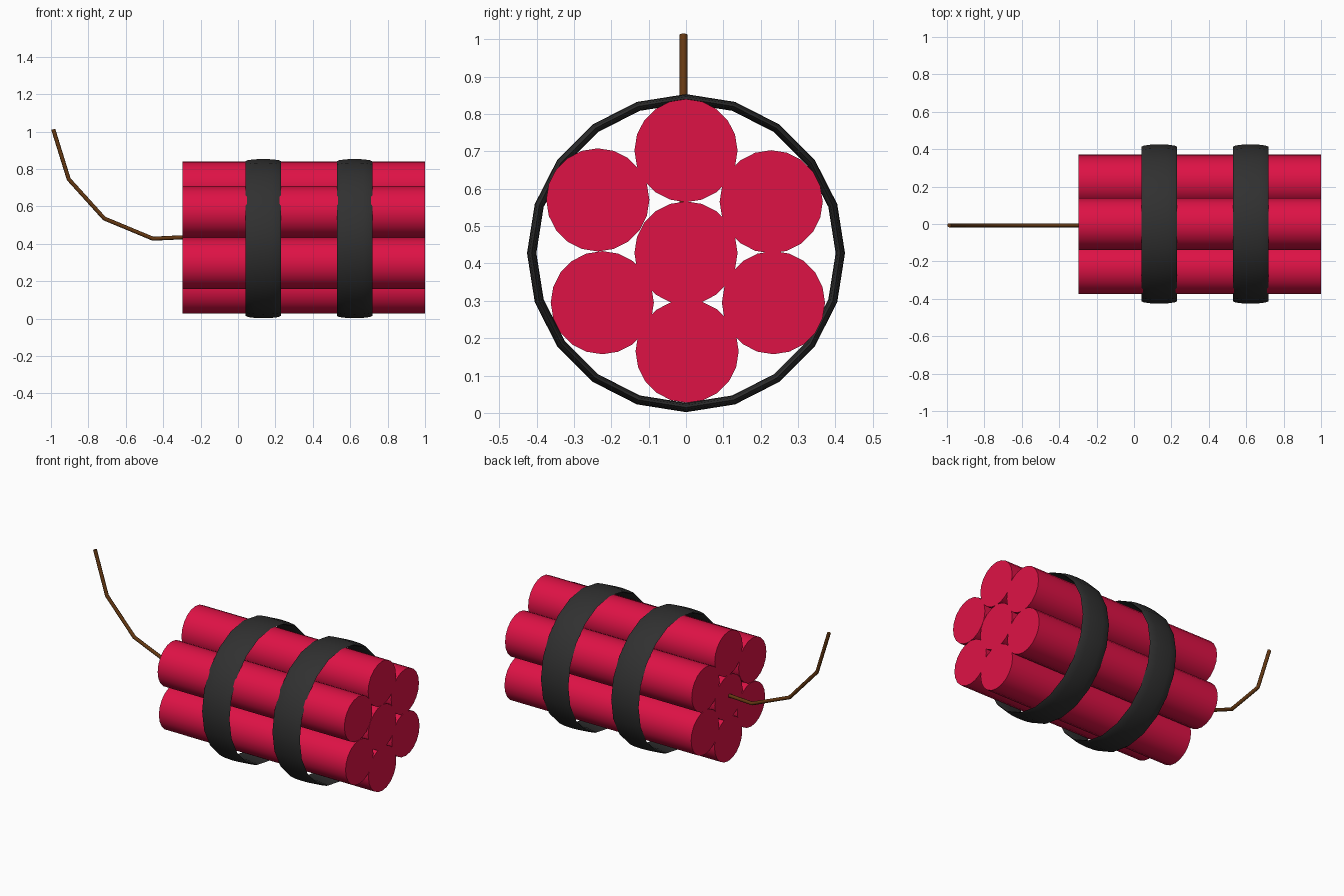
import bpy
from math import pi, radians

if "Cube" in bpy.data.objects:
    bpy.data.objects.remove(bpy.data.objects["Cube"])


def material(name, color):
    m = bpy.data.materials.new(name)
    m.diffuse_color = (*color, 1)
    m.use_nodes = True
    m.node_tree.nodes["Principled BSDF"].inputs["Base Color"].default_value = m.diffuse_color
    return m


red = material("red_paper", (0.73, 0.006, 0.06))
black = material("black_tape", (0.03, 0.03, 0.03))
brown = material("brown_cord", (0.13, 0.04, 0.006))


def finish(name, mat):
    ob = bpy.context.object
    ob.name = name
    ob.data.materials.append(mat)
    bpy.ops.object.transform_apply(location=False, rotation=True, scale=True)
    bpy.ops.object.shade_smooth_by_angle(angle=radians(35))
    return ob


# Seven sticks lying along x: one core and six around it (y, z)
centres = [(0, 0.428), (0, 0.702), (0.228, 0.565), (0.234, 0.295),
           (0.003, 0.165), (-0.224, 0.295), (-0.236, 0.57)]
for i, (y, z) in enumerate(centres):
    bpy.ops.mesh.primitive_cylinder_add(vertices=20, radius=0.138, depth=1.296,
                                        location=(0.352, y, z), rotation=(0, pi / 2, 0))
    finish(f"stick_{i + 1}", red)

# Two flat straps: tori stretched along the bundle
for i, x in enumerate((0.135, 0.623)):
    bpy.ops.mesh.primitive_torus_add(major_segments=20, minor_segments=12,
                                     major_radius=0.413, minor_radius=0.0125,
                                     location=(x, 0, 0.4275), rotation=(0, pi / 2, 0))
    bpy.context.object.scale = (1, 1, 7.6)
    finish(f"strap_{i + 1}", black)

# Bent fuse leaving the core stick
path = [(-0.2, 0.439), (-0.455, 0.427), (-0.715, 0.535), (-0.905, 0.745), (-0.988, 1.012)]
curve = bpy.data.curves.new("fuse", 'CURVE')
curve.dimensions = '3D'
curve.bevel_depth = 0.011
curve.bevel_resolution = 2
curve.use_fill_caps = True
spline = curve.splines.new('POLY')
spline.points.add(len(path) - 1)
for p, (x, z) in zip(spline.points, path):
    p.co = (x, -0.007, z, 1)
curve.materials.append(brown)
fuse = bpy.data.objects.new("fuse", curve)
bpy.context.collection.objects.link(fuse)
